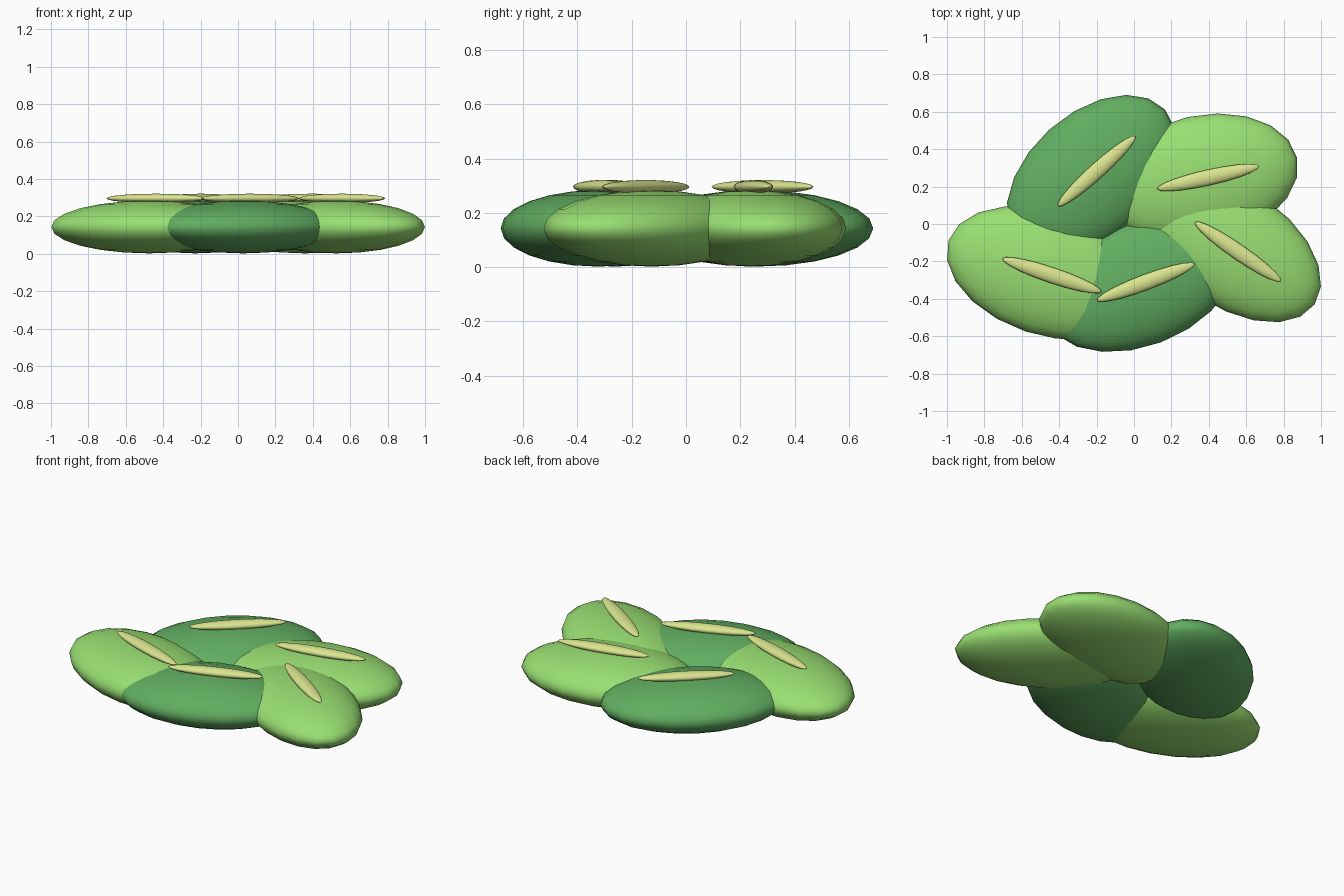
import bpy
from math import radians, cos, sin

if "Cube" in bpy.data.objects:
    bpy.data.objects.remove(bpy.data.objects["Cube"])


def material(name, rgb):
    m = bpy.data.materials.new(name)
    m.diffuse_color = (*rgb, 1)
    m.use_nodes = True
    m.node_tree.nodes["Principled BSDF"].inputs["Base Color"].default_value = m.diffuse_color
    return m


LIGHT = material("light_green", (0.32, 0.74, 0.17))
DARK = material("dark_green", (0.12, 0.42, 0.12))
PALE = material("pale_rib", (0.70, 0.78, 0.27))


def ellipsoid(name, centre, radii, angle, mat):
    bpy.ops.mesh.primitive_uv_sphere_add(segments=20, ring_count=12, location=centre)
    ob = bpy.context.object
    ob.name = name
    ob.scale = radii
    ob.rotation_euler.z = radians(angle)
    ob.data.materials.append(mat)
    bpy.ops.object.shade_smooth()
    return ob


# name, centre x, centre y, half length, half width, angle, colour
LEAVES = [
    ("back_left", -0.228, 0.257, 0.53, 0.335, 42, DARK),
    ("back_right", 0.36, 0.24, 0.525, 0.34, 12.5, LIGHT),
    ("right", 0.525, -0.127, 0.535, 0.315, -34.5, LIGHT),
    ("front", 0.028, -0.324, 0.53, 0.33, 20.5, DARK),
    ("left", -0.475, -0.262, 0.545, 0.33, -18.5, LIGHT),
]

for name, x, y, a, b, angle, mat in LEAVES:
    # plump leaf lobe
    ellipsoid("leaf_" + name, (x, y, 0.143), (a, b, 0.141), angle, mat)
    # raised rib, shifted slightly along the leaf
    t = radians(angle)
    ellipsoid("rib_" + name, (x + 0.038 * cos(t), y + 0.038 * sin(t), 0.296),
              (0.28, 0.042, 0.025), angle, PALE)
